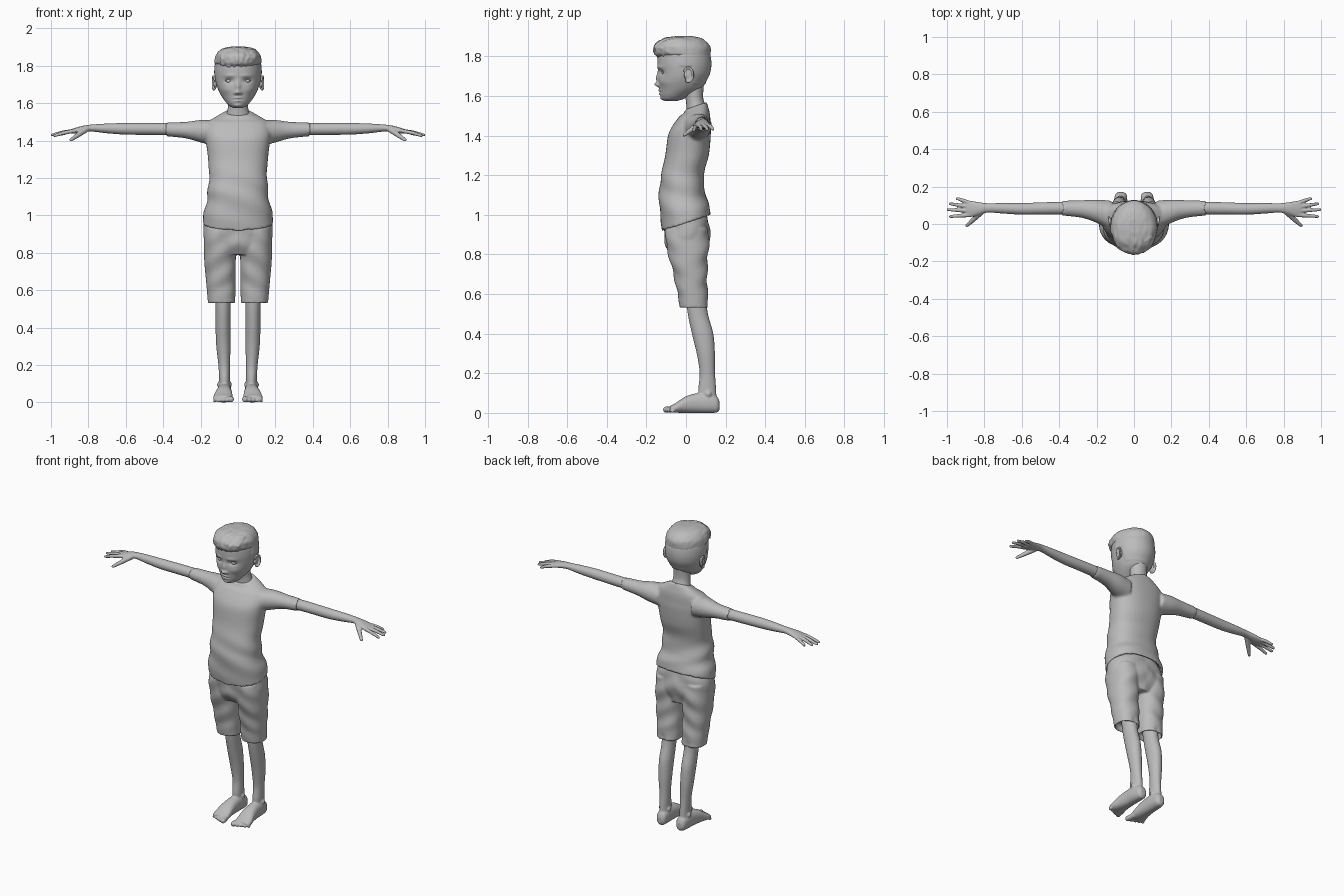
import bpy, bmesh, math, random
from mathutils import Vector, Matrix, noise

if "Cube" in bpy.data.objects:
    bpy.data.objects.remove(bpy.data.objects["Cube"], do_unlink=True)
random.seed(4)

grey = bpy.data.materials.new("clay grey")
grey.use_nodes = True
shade = (0.5, 0.5, 0.5, 1)
grey.diffuse_color = shade
grey.node_tree.nodes["Principled BSDF"].inputs["Base Color"].default_value = shade


def bell(value, centre, width):
    return math.exp(-((value - centre) / width) ** 2)


def ramp(value, low, high):
    return max(0, min(1, (value - low) / (high - low)))


def spline(stations, steps):
    """Smoothly interpolate the cross-section stations."""
    rows = [Vector(s) for s in stations]
    rows = [2 * rows[0] - rows[1]] + rows + [2 * rows[-1] - rows[-2]]
    result = []
    for a, b, c, d in zip(rows, rows[1:], rows[2:], rows[3:]):
        for k in range(steps):
            t = k / steps
            result.append(b + 0.5 * t * (c - a + t * (2 * a - 5 * b + 4 * c - d
                                                      + t * (3 * (b - c) + d - a))))
    return result + [rows[-2]]


def loft(bm, axis, stations, segs=40, steps=6, power=2, lip=0):
    """Stations are (along, centre, centre, radius, radius); lip hollows the first end."""
    rows = spline(stations, steps)
    if lip:
        t, u, v, ru, rv = rows[0]
        rim = [(t, u, v, ru * .9, rv * .9)]
        rows = [(t + lip, u, v, ru * .9, rv * .9)] + rim + rows
    rings = []
    for t, u, v, ru, rv in rows:
        ring = []
        for k in range(segs):
            a = math.tau * k / segs
            c, s = math.cos(a), math.sin(a)
            p = u + ru * math.copysign(abs(c) ** (2 / power), c)
            q = v + rv * math.copysign(abs(s) ** (2 / power), s)
            ring.append(bm.verts.new({'x': (t, p, q), 'y': (p, t, q), 'z': (p, q, t)}[axis]))
        rings.append(ring)
    for low, high in zip(rings, rings[1:]):
        for k in range(segs):
            j = (k + 1) % segs
            bm.faces.new((low[k], low[j], high[j], high[k]))
    bm.faces.new(rings[0])
    bm.faces.new(rings[-1])


def ball(bm, centre, radii):
    m = Matrix.Translation(centre) @ Matrix.Diagonal((*radii, 1))
    bmesh.ops.create_uvsphere(bm, u_segments=20, v_segments=14, radius=1, matrix=m)


def limb(bm, a, b, ra, rb):
    """Rounded tapered rod between two points."""
    a, b = Vector(a), Vector(b)
    turn = (b - a).to_track_quat('Z', 'Y').to_matrix().to_4x4()
    bmesh.ops.create_cone(bm, cap_ends=True, segments=16, radius1=ra, radius2=rb,
                          depth=(b - a).length, matrix=Matrix.Translation((a + b) / 2) @ turn)
    ball(bm, a, (ra,) * 3)
    ball(bm, b, (rb,) * 3)


def both_sides(bm):
    copy = bmesh.ops.duplicate(bm, geom=bm.verts[:] + bm.edges[:] + bm.faces[:])
    for v in copy["geom"]:
        if isinstance(v, bmesh.types.BMVert):
            v.co.x = -v.co.x


def finish(name, bm, voxel=0, smooth=2):
    bmesh.ops.recalc_face_normals(bm, faces=bm.faces[:])
    mesh = bpy.data.meshes.new(name)
    bm.to_mesh(mesh)
    bm.free()
    mesh.materials.append(grey)
    mesh.polygons.foreach_set("use_smooth", [True] * len(mesh.polygons))
    obj = bpy.data.objects.new(name, mesh)
    bpy.context.collection.objects.link(obj)
    if voxel:
        mod = obj.modifiers.new("fuse", 'REMESH')
        mod.mode, mod.voxel_size, mod.use_smooth_shade = 'VOXEL', voxel, True
        mod = obj.modifiers.new("soften", 'SMOOTH')
        mod.factor, mod.iterations = 0.5, smooth


# Shirt: sleeves and torso fused, slanted hem, neckline and soft folds
bm = bmesh.new()
loft(bm, 'x', [(.39, .085, 1.46, .039, .036), (.28, .08, 1.456, .047, .044),
               (.2, .068, 1.45, .062, .06), (.12, .045, 1.44, .08, .07)], lip=-.02)
both_sides(bm)
loft(bm, 'z', [(.958, 0, .003, .19, .123), (1.02, 0, -.006, .181, .125),
               (1.1, 0, -.018, .165, .118), (1.2, 0, -.018, .155, .108),
               (1.3, 0, .005, .16, .11), (1.4, 0, .017, .172, .108),
               (1.45, 0, .028, .176, .096), (1.5, 0, .045, .16, .077),
               (1.53, 0, .052, .118, .062), (1.558, 0, .05, .07, .054)], power=2.3, lip=.03)
for v in bm.verts:
    x, y, z = v.co
    if abs(x) < .2:
        fold = 1 + .03 * math.sin(48 * z + 16 * x + 9 * y) * bell(z, 1.1, .12)
        v.co.x, v.co.y = x * fold, y * fold
        v.co.z += .33 * y * ramp(z, 1.1, .958) + .35 * (y - .07) * ramp(z, 1.5, 1.558)
finish("shirt", bm, .008, 3)

# Shorts: two hollow legs fused to the hips
bm = bmesh.new()
loft(bm, 'z', [(.53, .0875, .04, .073, .072), (.65, .092, .028, .079, .08),
               (.75, .096, .016, .084, .092), (.85, .096, .008, .086, .108),
               (.93, .092, .005, .086, .108)], power=2.2, lip=.04)
both_sides(bm)
loft(bm, 'z', [(.79, 0, .01, .12, .085), (.86, 0, .006, .178, .112),
               (.95, 0, .003, .184, .115), (1.04, 0, -.008, .165, .1)], power=2.2)
for v in bm.verts:
    x, y, z = v.co
    v.co.y += .004 * math.sin(50 * z + 30 * abs(x)) * ramp(z, .56, .62)
finish("shorts", bm, .007)

# Legs with feet and toes
bm = bmesh.new()
loft(bm, 'z', [(.05, .072, .11, .03, .045), (.12, .072, .107, .029, .045),
               (.2, .074, .108, .031, .039), (.3, .078, .1, .038, .046),
               (.4, .08, .084, .04, .054), (.5, .08, .06, .04, .051),
               (.62, .08, .045, .045, .05)])
loft(bm, 'y', [(.17, .07, .037, .016, .02), (.155, .07, .043, .031, .041),
               (.11, .072, .05, .037, .05), (.06, .073, .05, .039, .05),
               (0, .076, .042, .045, .042), (-.05, .08, .026, .052, .025),
               (-.08, .08, .019, .047, .016)], power=2.3)
for i in range(5):
    r = .016 - .0018 * i
    limb(bm, (.045 + .018 * i, -.05, .02), (.037 + .022 * i, -.1 + .008 * i, r), r, r)
for x in (.045, .1):
    ball(bm, (x, .112, .095), (.012, .016, .016))
both_sides(bm)
finish("legs_and_feet", bm, .005)

# Arms with hands and fingers
bm = bmesh.new()
loft(bm, 'x', [(.3, .085, 1.46, .034, .033), (.45, .084, 1.462, .033, .032),
               (.6, .081, 1.463, .031, .031), (.7, .084, 1.465, .028, .026),
               (.78, .086, 1.467, .025, .019), (.825, .083, 1.462, .033, .018),
               (.87, .08, 1.453, .043, .015), (.895, .08, 1.448, .041, .012)])
tips = [(.945, .136, 1.433), (.982, .108, 1.433), (.994, .077, 1.43), (.982, .04, 1.426)]
for i, tip in enumerate(tips):
    base = Vector((.88, .114 - .022 * i, 1.451))
    knuckle = base.lerp(Vector(tip), .5) + Vector((0, 0, .003))
    limb(bm, base, knuckle, .011, .0105)
    limb(bm, knuckle, tip, .0105, .008)
limb(bm, (.815, .065, 1.458), (.858, .024, 1.428), .016, .013)
limb(bm, (.858, .024, 1.428), (.893, -.008, 1.404), .013, .009)
both_sides(bm)
finish("arms_and_hands", bm, .0045)

# Neck
bm = bmesh.new()
loft(bm, 'z', [(1.49, 0, .055, .085, .05), (1.54, 0, .053, .062, .05),
               (1.59, 0, .042, .053, .045), (1.66, 0, .035, .055, .055)])
finish("neck", bm)

# Head: egg-shaped loft sculpted with soft bumps (x, z, width, height, push)
bm = bmesh.new()
loft(bm, 'z', [(1.574, 0, -.075, .022, .028), (1.584, 0, -.068, .044, .052),
               (1.605, 0, -.052, .065, .077), (1.64, 0, -.027, .09, .107),
               (1.68, 0, -.018, .109, .121), (1.72, 0, -.01, .12, .13),
               (1.77, 0, -.01, .124, .135), (1.82, 0, -.012, .118, .128),
               (1.86, 0, -.014, .095, .105), (1.885, 0, -.014, .05, .06)], segs=128, steps=9)
bumps = [(0, 1.69, .013, .028, .012), (0, 1.658, .014, .011, .019), (.015, 1.654, .008, .008, .008),
         (.047, 1.72, .022, .013, -.013), (.046, 1.747, .03, .009, .005),
         (0, 1.628, .02, .006, .007), (0, 1.612, .016, .006, .007),
         (0, 1.62, .026, .003, -.005), (0, 1.588, .02, .01, .006), (.065, 1.67, .03, .02, .005)]
for v in bm.verts:
    x, y, z = v.co
    if y < -.03:
        for bx, bz, wide, tall, push in bumps:
            v.co.y -= push * bell(abs(x), bx, wide) * bell(z, bz, tall)
    elif z > 1.75 or (y > .03 and z > 1.66):
        v.co.x, v.co.y = x * 1.025, y * 1.025
finish("head", bm)

# Eyes with upper lids
bm = bmesh.new()
ball(bm, (.047, -.105, 1.719), (.02, .018, .014))
for i in range(6):
    a, b = [(.026 + .007 * k, -.126 + .0022 * k, 1.722 + .009 * math.sin(math.pi * k / 6))
            for k in (i, i + 1)]
    limb(bm, a, b, .0028, .0028)
both_sides(bm)
finish("eyes", bm)

# Ears: curled rim around a thin shell
bm = bmesh.new()
rim = []
for k in range(13):
    a = math.radians(150 - 22 * k)
    rim.append((.126 + .009 * ramp(math.cos(a), -1, 1),
                .012 + .023 * math.cos(a), 1.708 + .036 * math.sin(a)))
for a, b in zip(rim, rim[1:]):
    limb(bm, a, b, .006, .006)
ball(bm, (.121, .012, 1.708), (.009, .022, .034))
ball(bm, (.127, -.004, 1.703), (.006, .006, .01))
both_sides(bm)
finish("ears", bm, .0035, 1)

# Swept hair: ridged cap, fringe locks and crown tufts
bm = bmesh.new()
loft(bm, 'z', [(1.8, 0, -.012, .12, .135), (1.815, 0, -.018, .125, .143),
               (1.85, 0, -.021, .119, .143), (1.878, 0, -.019, .1, .118),
               (1.895, 0, -.016, .07, .085), (1.903, 0, -.014, .03, .04)], segs=96)
for v in bm.verts:
    x, y, z = v.co
    front = ramp(y, .03, -.1)
    grain = noise.noise(Vector((x * 60, y * 22, z * 40))) * (.012 + .025 * front)
    v.co.x, v.co.y = x * (1 + grain), y * (1 + grain)
    v.co.z += .1 * grain + .012 * ramp(abs(x), .05, .12) * front
for i in range(15):
    x = -.084 + .012 * i
    bow = .035 * (x / .09) ** 2
    root = (x * .8 + .02, -.1 + bow, 1.873 + random.uniform(0, .008))
    mid = (x, -.15 + bow, 1.842 + random.uniform(-.006, .006))
    end = (x - .008, -.142 + bow, 1.797 + random.uniform(-.008, .01) + .3 * bow)
    limb(bm, root, mid, .01, .012)
    limb(bm, mid, end, .012, .005)
for i in range(26):
    x, y = random.uniform(-.07, .07), random.uniform(-.09, .05)
    z = 1.897 - 2.6 * x * x - 1.6 * (y + .015) ** 2
    limb(bm, (x, y + .03, z - .008), (x * 1.15, y - .015, z - .001), .007, .005)
finish("hair", bm, .0045, 1)
